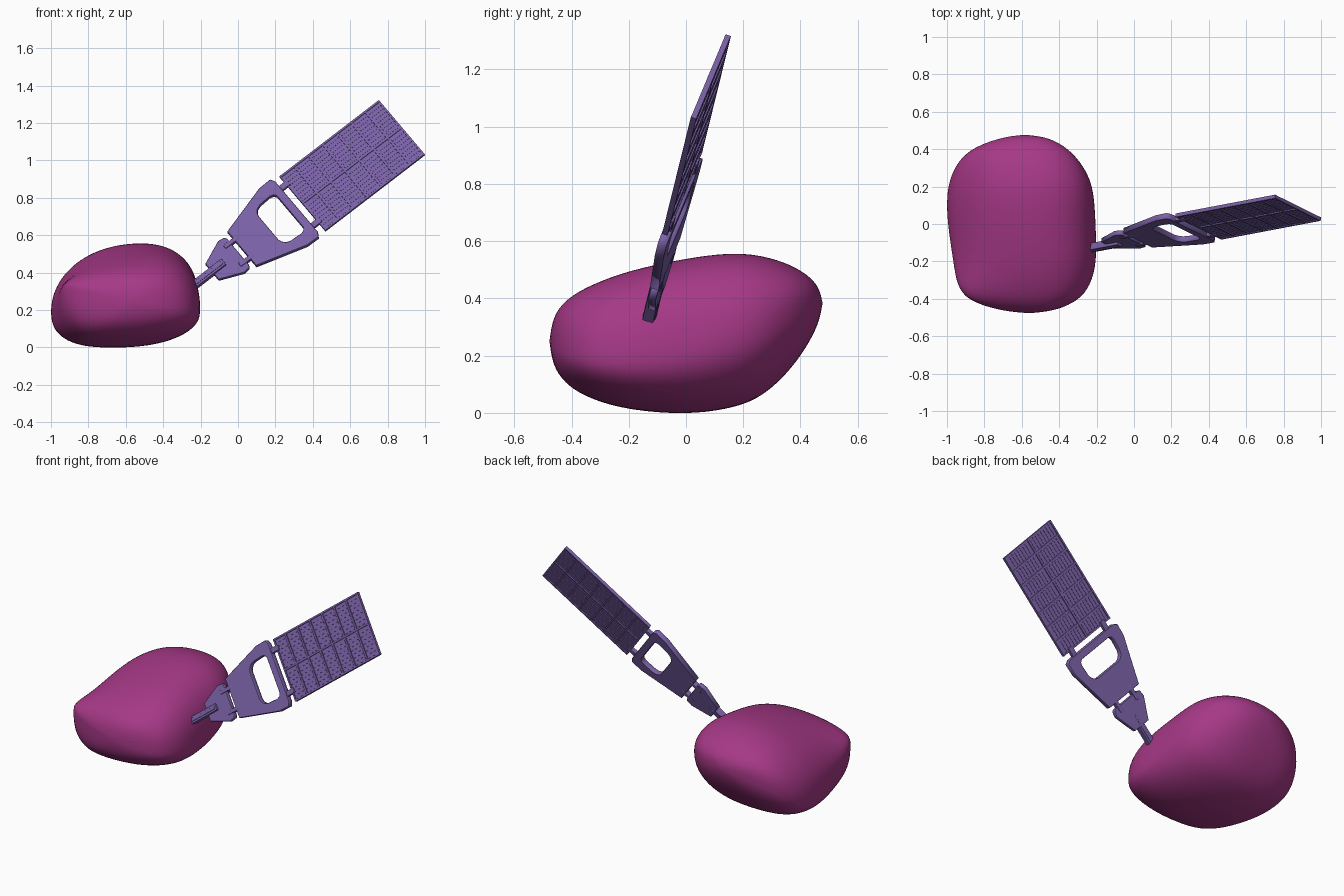
import bpy, bmesh, math
from mathutils import Vector, Matrix

if "Cube" in bpy.data.objects:
    bpy.data.objects.remove(bpy.data.objects["Cube"])


def material(name, rgb):
    m = bpy.data.materials.new(name)
    m.diffuse_color = (*rgb, 1)
    m.use_nodes = True
    m.node_tree.nodes["Principled BSDF"].inputs["Base Color"].default_value = m.diffuse_color
    return m


ROCK = material("magenta", (0.38, 0.04, 0.24))
METAL = material("violet", (0.195, 0.12, 0.385))

# Local frame of the tilted arm: u along it, v across it, n out of its face
u = Vector((0.782, 0.148, 0.600)).normalized()
v = Vector((-0.61, 0.305, 0.73))
v = (v - u * v.dot(u)).normalized()
n = u.cross(v)
FRAME = Matrix.Translation((0.342, -0.0125, 0.770)) @ Matrix((u, v, n)).transposed().to_4x4()


def add_mesh(name, bm, mat, matrix=Matrix()):
    bmesh.ops.recalc_face_normals(bm, faces=bm.faces)
    me = bpy.data.meshes.new(name)
    bm.to_mesh(me)
    bm.free()
    me.materials.append(mat)
    ob = bpy.data.objects.new(name, me)
    ob.matrix_world = matrix
    bpy.context.collection.objects.link(ob)
    return ob


def box(bm, s0, s1, t0, t1, h, off=0):
    m = Matrix.Translation(((s0 + s1) / 2, (t0 + t1) / 2, off)) @ Matrix.Diagonal((s1 - s0, t1 - t0, h, 1))
    bmesh.ops.create_cube(bm, size=1, matrix=m)


def bars(name, boxes, bevel=0.004):
    bm = bmesh.new()
    for b in boxes:
        box(bm, *b)
    ob = add_mesh(name, bm, METAL, FRAME)
    mod = ob.modifiers.new("bevel", 'BEVEL')
    mod.width, mod.segments = bevel, 2
    return ob


def plate(name, halves, thick, bevel=0.002):
    """Symmetric flat plate; the first half outline is the rim, others are holes."""
    cu = bpy.data.curves.new(name, 'CURVE')
    cu.dimensions, cu.fill_mode = '2D', 'BOTH'
    cu.extrude, cu.bevel_depth, cu.bevel_resolution = thick / 2 - bevel, bevel, 0
    for half in halves:
        pts = half + [(s, -t) for s, t in reversed(half)]
        sp = cu.splines.new('POLY')
        sp.points.add(len(pts) - 1)
        for p, (s, t) in zip(sp.points, pts):
            p.co = (s, t, 0, 1)
        sp.use_cyclic_u = True
    cu.materials.append(METAL)
    ob = bpy.data.objects.new(name, cu)
    ob.matrix_world = FRAME
    bpy.context.collection.objects.link(ob)
    bpy.ops.object.select_all(action='DESELECT')
    ob.select_set(True)
    bpy.context.view_layer.objects.active = ob
    bpy.ops.object.convert(target='MESH')
    return ob


# Boulder cross sections along y:
# (y, x left, x right, z bottom, z top, height fraction of left edge, of right edge)
SECTIONS = [(-.46, -.73, -.41, .15, .35, .65, .42), (-.41, -.89, -.295, .09, .405, .74, .38),
            (-.33, -.95, -.23, .045, .45, .66, .37), (-.2, -.968, -.195, .008, .50, .48, .36),
            (0, -1.0, -.203, -.008, .543, .38, .39), (.15, -1.005, -.21, .012, .562, .34, .46),
            (.25, -.985, -.235, .045, .555, .34, .50), (.34, -.94, -.29, .12, .53, .38, .58),
            (.41, -.86, -.36, .21, .495, .42, .62), (.46, -.72, -.45, .30, .45, .5, .55)]
SEG = 28
bm = bmesh.new()
rings = []
for y, xl, xr, zb, zt, fl, fr in SECTIONS:
    ring = []
    for i in range(SEG):
        a = 2 * math.pi * i / SEG
        c, s = math.cos(a), math.sin(a)
        if s > 0:
            e, apex = 2 / (2.35 if c > 0 else 2.0), 0.61
        else:
            e, apex = 2 / (2.25 if c > 0 else 2.8), 0.42
        xc = xl + apex * (xr - xl)
        k = math.copysign(abs(c) ** e, c)
        h = math.copysign(abs(s) ** e, s)
        zc = zb + (fl + (fr - fl) * (0.5 + 0.5 * k)) * (zt - zb)
        x = xc + k * ((xr - xc) if k > 0 else (xc - xl))
        ring.append(bm.verts.new((x, y, zc + h * ((zt - zc) if h > 0 else (zc - zb)))))
    rings.append(ring)
for r0, r1 in zip(rings, rings[1:]):
    for i in range(SEG):
        j = (i + 1) % SEG
        bm.faces.new((r0[i], r0[j], r1[j], r1[i]))
for ring, pole in ((rings[0], (-.56, -.48, .25)), (rings[-1], (-.585, .48, .385))):
    p = bm.verts.new(pole)
    for i in range(SEG):
        bm.faces.new((ring[i], ring[(i + 1) % SEG], p))
for f in bm.faces:
    f.smooth = True
boulder = add_mesh("boulder", bm, ROCK)
sub = boulder.modifiers.new("smooth", 'SUBSURF')
sub.levels = sub.render_levels = 2

# Mounting bar touching the boulder, with a slim raised rib
bars("mounting_bar", [(-.745, -.53, -.02, .022, .04, .008), (-.73, -.54, -.009, .011, .046, .008)])

# Small wrist plate
plate("wrist_plate", [[(-.61, .056), (-.48, .113), (-.445, .108), (-.437, .095)]], .026)

# Hinges between wrist and frame
bars("wrist_hinges", [(-.475, -.38, k * .066 - .012, k * .066 + .012, .034) for k in (-1, 1)])

# Large frame plate with a rounded window
plate("frame_plate", [
    [(-.407, .124), (-.125, .207), (-.052, .209), (-.038, .185)],
    [(-.228, .085), (-.222, .105), (-.205, .125), (-.18, .134), (-.11, .138), (-.09, .132), (-.078, .115)]], .032)

# Hinges between frame and panel
bars("panel_hinges", [(-.065, .02, k * .137 - .016, k * .137 + .016, .026) for k in (-1, 1)])

# Solar panel: thin sheet, border and ribs
L, W, TC, NS, NT = .678, .199, -.004, 7, 2
ds, dt, r = L / NS, 2 * W / NT, .005
PANEL = FRAME @ Matrix.Translation((0, TC, 0))
bm = bmesh.new()
box(bm, 0, L, -W, W, .006)
for i in range(NS + 1):
    c = min(max(i * ds, r), L - r)
    box(bm, c - r, c + r, -W, W, .019)
for j in range(NT + 1):
    c = min(max(-W + j * dt, r - W), W - r)
    box(bm, 0, L, c - r, c + r, .02)
add_mesh("solar_panel_frame", bm, METAL, PANEL)

# Solar cells: slim raised strips in each bay
bm = bmesh.new()
B, g = 8, .002
for i in range(NS):
    for j in range(NT):
        s0, t0 = i * ds + 2 * r, -W + j * dt + 2 * r
        b = (dt - 4 * r) / B
        for q in range(B):
            box(bm, s0, s0 + ds - 4 * r, t0 + q * b + g, t0 + (q + 1) * b - g, .010)
add_mesh("solar_cells", bm, METAL, PANEL)
